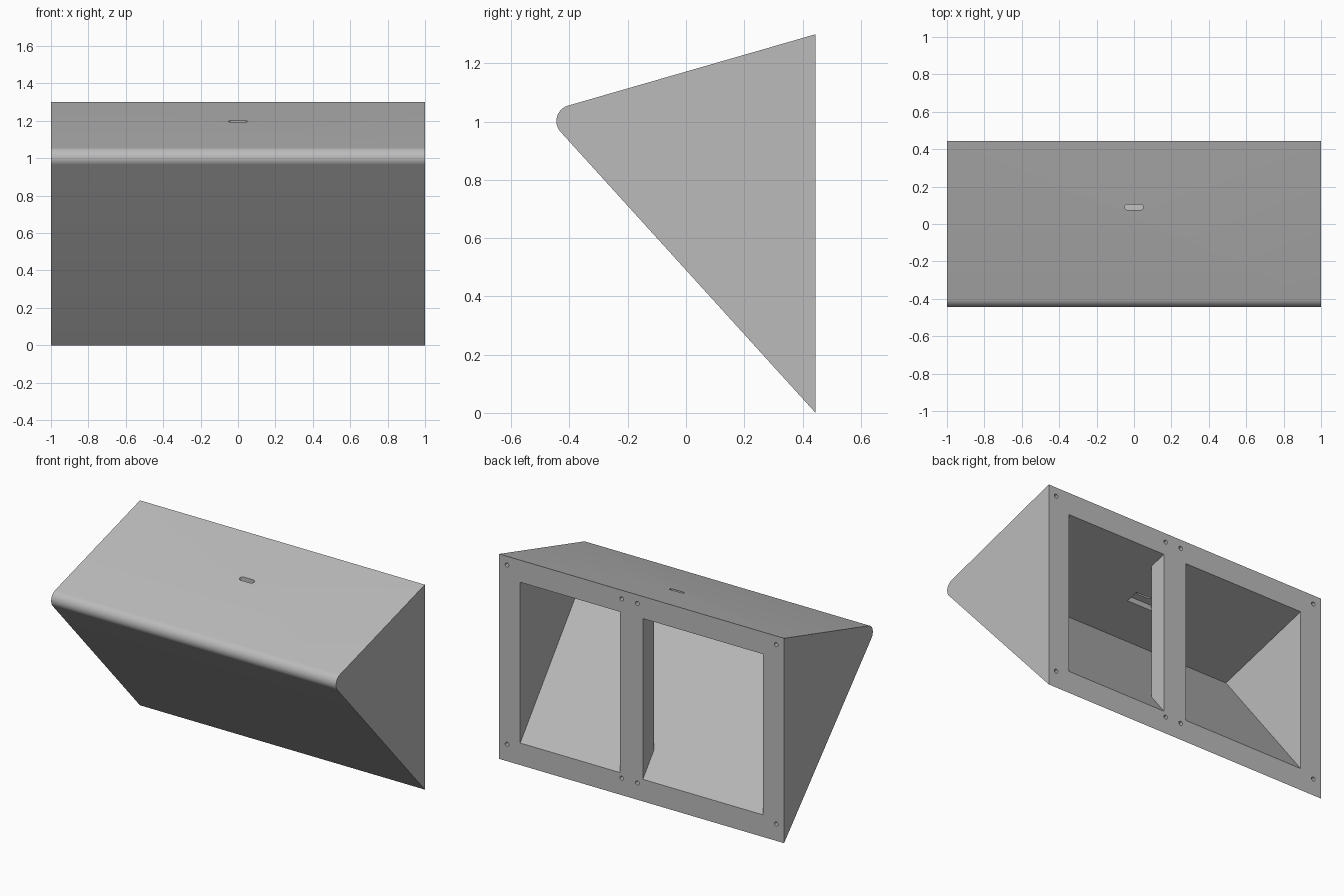
import bpy
import math
from mathutils import Matrix, Vector

if "Cube" in bpy.data.objects:
    bpy.data.objects.remove(bpy.data.objects["Cube"], do_unlink=True)

grey = bpy.data.materials.new("plain_grey")
grey.use_nodes = True
colour = (0.5, 0.5, 0.5, 1)
grey.diffuse_color = colour
grey.node_tree.nodes["Principled BSDF"].inputs["Base Color"].default_value = colour

# Axes that turn a flat (u, v, depth) profile into model space
ALONG_X = Matrix(((0, 0, 1), (1, 0, 0), (0, 1, 0)))
ALONG_Y = Matrix(((0, 1, 0), (0, 0, 1), (1, 0, 0)))
ALONG_Z = Matrix.Identity(3)


def prism(name, profile, start, end, axes):
    """Extrude a counter-clockwise profile from start to end."""
    n = len(profile)
    verts = [axes @ Vector((u, v, d)) for d in (start, end) for u, v in profile]
    faces = [tuple(reversed(range(n))), tuple(range(n, 2 * n))]
    faces += [(i, (i + 1) % n, n + (i + 1) % n, n + i) for i in range(n)]
    mesh = bpy.data.meshes.new(name)
    mesh.from_pydata(verts, [], faces)
    mesh.materials.append(grey)
    obj = bpy.data.objects.new(name, mesh)
    bpy.context.collection.objects.link(obj)
    return obj


def arc(u, v, radius, first, last, steps):
    angles = [math.radians(first + (last - first) * i / steps) for i in range(steps + 1)]
    return [(u + radius * math.cos(a), v + radius * math.sin(a)) for a in angles]


def rectangle(u0, u1, v0, v1):
    return [(u0, v0), (u1, v0), (u1, v1), (u0, v1)]


def cut(target, cutter):
    mod = target.modifiers.new("cut", 'BOOLEAN')
    mod.operation = 'DIFFERENCE'
    mod.solver = 'EXACT'
    mod.object = cutter
    bpy.context.view_layer.objects.active = target
    bpy.ops.object.modifier_apply(modifier=mod.name)
    bpy.data.objects.remove(cutter, do_unlink=True)


# Wedge body with a rounded front nose
back = 0.445
nose = arc(-0.39, 1.002, 0.055, 106, 222, 12)
body = prism("wedge_housing", [(back, 0), (back, 1.3)] + nose, -1, 1, ALONG_X)

# Hollow inside, leaving a shallow divider bar at the back
hollow = prism("hollow", [(back + 0.05, 0.14), (back + 0.05, 1.16), (back, 1.16),
                          (-0.21, 0.986), (back, 0.14)], -0.852, 0.852, ALONG_X)
divider = prism("divider_gap", rectangle(-0.009, 0.153, 0.335, 0.6), -0.2, 1.6, ALONG_Z)
cut(hollow, divider)
cut(body, hollow)

# Pill-shaped slot through the top, with a wider pocket on the inside
slot = (arc(0.035, 0.09, 0.015, -90, 90, 8) + arc(-0.035, 0.09, 0.015, 90, 270, 8))
pocket = prism("pocket", rectangle(-0.09, 0.09, -0.04, 0.04), -0.03, 0.045, ALONG_Z)
pocket.data.transform(Matrix.Translation((0, 0.09, 1.066)) @ Matrix.Rotation(math.radians(16), 4, 'X'))
cut(body, pocket)
cut(body, prism("slot", slot, 1.0, 1.4, ALONG_Z))

# Screw holes around both back openings
for x in (-0.945, 0.03, 0.14, 0.945):
    for z in (0.107, 1.245):
        hole = arc(z, x, 0.013, 0, 337.5, 15)
        cut(body, prism("screw_hole", hole, back - 0.05, back + 0.05, ALONG_Y))

# Smooth nose, crisp edges elsewhere
bpy.ops.object.select_all(action='DESELECT')
body.select_set(True)
bpy.context.view_layer.objects.active = body
bpy.ops.object.shade_smooth_by_angle(angle=math.radians(30))
